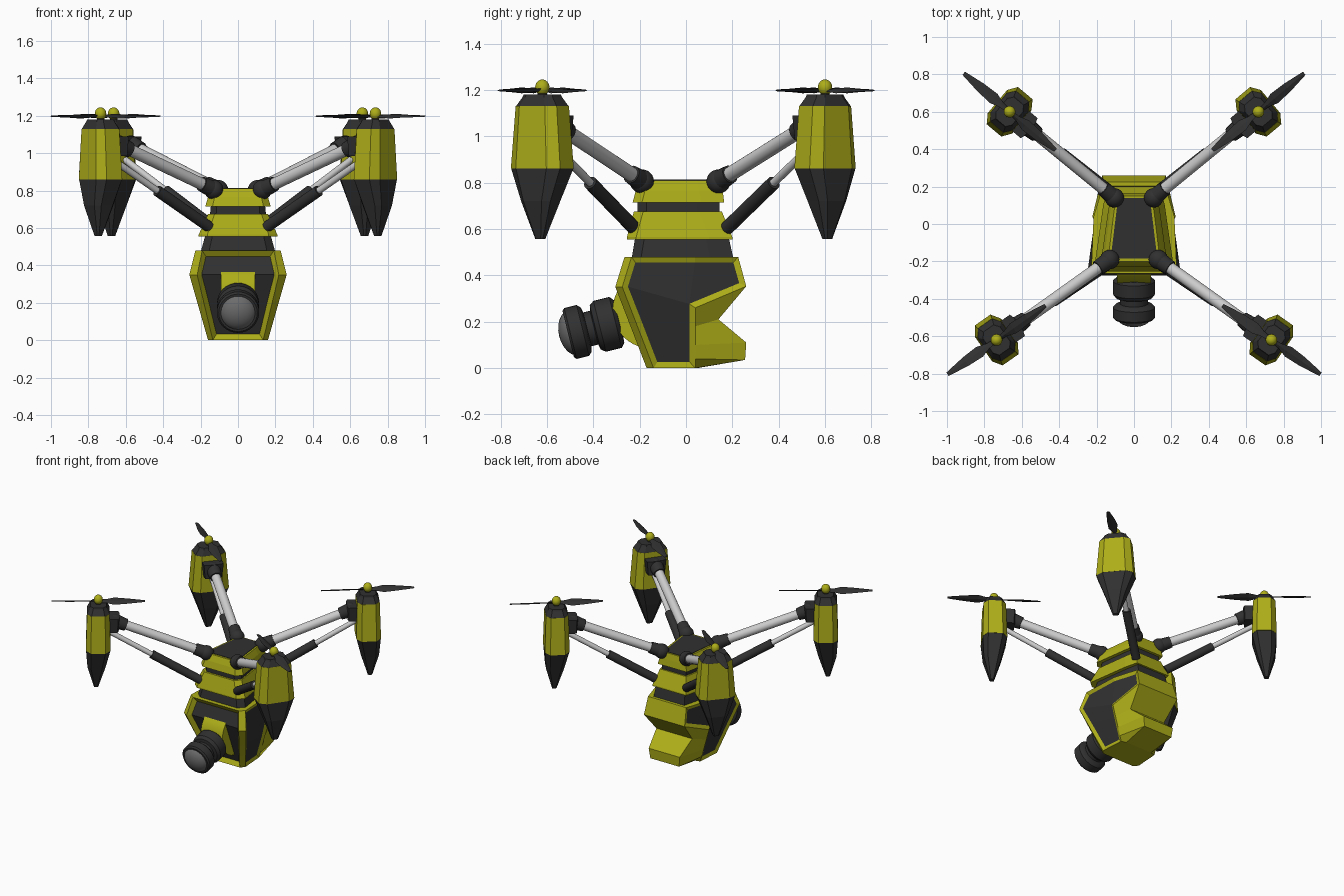
import bpy, bmesh, math
from mathutils import Matrix, Vector

if "Cube" in bpy.data.objects:
    bpy.data.objects.remove(bpy.data.objects["Cube"])

def material(name, rgb):
    m = bpy.data.materials.new(name)
    m.diffuse_color = (*rgb, 1)
    m.use_nodes = True
    m.node_tree.nodes["Principled BSDF"].inputs["Base Color"].default_value = m.diffuse_color
    return m

YELLOW = material("yellow_paint", (0.42, 0.42, 0.01))
DARK = material("dark_plastic", (0.03, 0.03, 0.03))
GLASS = material("lens_grey", (0.15, 0.15, 0.15))

def finish(name, bm, mats=(), matrix=None, smooth=False):
    bmesh.ops.recalc_face_normals(bm, faces=bm.faces)
    if matrix is not None:
        bm.transform(matrix)
    me = bpy.data.meshes.new(name)
    bm.to_mesh(me)
    bm.free()
    for m in mats:
        me.materials.append(m)
    if smooth:
        me.shade_smooth()
        me.set_sharp_from_angle(angle=math.radians(35))
    ob = bpy.data.objects.new(name, me)
    bpy.context.collection.objects.link(ob)
    return ob

def loft_bm(rings):
    """Skin equal-length rings of points; returns bmesh and side faces per band."""
    bm = bmesh.new()
    vs = [[bm.verts.new(p) for p in r] for r in rings]
    n = len(vs[0])
    bands = [[bm.faces.new((a[j], a[(j + 1) % n], b[(j + 1) % n], b[j])) for j in range(n)]
             for a, b in zip(vs, vs[1:])]
    bm.faces.new(vs[0][::-1])
    bm.faces.new(vs[-1])
    return bm, bands

def loft(name, rings, mat, matrix=None):
    return finish(name, loft_bm(rings)[0], [mat], matrix)

def octagon(a, b, z, shift=0.0, k=0.6):
    """Chamfered rectangle: half sizes a (radial) and b (tangential)."""
    c, d = a * k, b * 0.62
    pts = [(a, -d), (a, d), (c, b), (-c, b), (-a, d), (-a, -d), (-c, -b), (c, -b)]
    return [(x + shift, y, z) for x, y in pts]

def rod(name, p, q, r, mat=None, r2=None):
    p, q = Vector(p), Vector(q)
    bm = bmesh.new()
    bmesh.ops.create_cone(bm, cap_ends=True, segments=20, radius1=r,
                          radius2=r if r2 is None else r2, depth=(q - p).length)
    m = Matrix.Translation((p + q) / 2) @ (q - p).to_track_quat('Z', 'Y').to_matrix().to_4x4()
    return finish(name, bm, [mat] if mat else [], m, True)

def ball(name, centre, r, mat, matrix=Matrix(), scale=(1, 1, 1)):
    bm = bmesh.new()
    bmesh.ops.create_uvsphere(bm, u_segments=24, v_segments=12, radius=r)
    m = matrix @ Matrix.Translation(centre) @ Matrix.Diagonal((*scale, 1))
    return finish(name, bm, [mat], m, True)

# Main hull: front, side, middle and back corners at each level
hull = []
#        z,   mid z, back y, back half width, back z
for z, zm, yb, wb, zb in [(0, 0, 0.05, 0.11, 0), (0.04, 0.04, 0.255, 0.12, 0.035),
                          (0.11, 0.10, 0.26, 0.13, 0.11), (0.21, 0.18, 0.14, 0.15, 0.21),
                          (0.35, 0.26, 0.26, 0.17, 0.353), (0.48, 0.48, 0.225, 0.16, 0.48)]:
    def side(h):
        return 0.16 + h / 0.35 * 0.1 if h <= 0.35 else 0.26 - (h - 0.35) / 0.13 * 0.032
    yf = -0.17 - z / 0.35 * 0.135 if z <= 0.35 else -0.305 + (z - 0.35) / 0.13 * 0.04
    half = [(side(z) * 0.84, yf, z), (side(z), yf + 0.03, z), (side(zm) - 0.012, 0.04, zm), (wb, yb, zb)]
    hull.append(half + [(-x, y, h) for x, y, h in reversed(half)])
bm, bands = loft_bm(hull)
bmesh.ops.recalc_face_normals(bm, faces=bm.faces)
# Sunken dark panels on both sides and the front
for cols, back, depth in [(1, 2, -0.012), (5, 4, -0.012), (7, None, -0.03)]:
    region = [b[cols] for b in bands]
    if back:
        region.append(bands[-1][back])
    bmesh.ops.inset_region(bm, faces=region, thickness=0.024, depth=depth,
                           use_even_offset=True, use_boundary=True)
    for f in region:
        f.material_index = 1
finish("main_hull", bm, [YELLOW, DARK])

# Stacked upper tiers: rows of z, front half width, back half width, front y, back y
def tier(name, rows, mat):
    rings = []
    for z, wf, wb, yf, yb in rows:
        half = [(wf * 0.78, yf, z), (wf, yf + 0.04, z), (wb + (wf - wb) * 0.35, yb - 0.1, z), (wb, yb, z)]
        rings.append(half + [(-x, y, h) for x, y, h in reversed(half)])
    loft(name, rings, mat)

tier("lower_neck", [(0.47, 0.20, 0.13, -0.235, 0.205), (0.56, 0.175, 0.12, -0.22, 0.185)], DARK)
tier("middle_tier", [(0.555, 0.21, 0.14, -0.255, 0.20), (0.565, 0.21, 0.14, -0.255, 0.20),
                     (0.675, 0.16, 0.11, -0.225, 0.155)], YELLOW)
tier("upper_neck", [(0.67, 0.15, 0.10, -0.21, 0.145), (0.72, 0.145, 0.10, -0.21, 0.145)], DARK)
tier("top_tier", [(0.715, 0.175, 0.12, -0.23, 0.165), (0.765, 0.16, 0.11, -0.217, 0.158),
                  (0.81, 0.135, 0.095, -0.20, 0.15)], YELLOW)
tier("top_plate", [(0.80, 0.12, 0.085, -0.185, 0.14), (0.813, 0.12, 0.085, -0.185, 0.14)], DARK)

# Camera mount: wide curved drum set into the front
bm = bmesh.new()
bmesh.ops.create_cone(bm, cap_ends=True, segments=40, radius1=0.165, radius2=0.165, depth=0.18)
finish("camera_mount", bm, [YELLOW],
       Matrix.Translation((0, -0.152, 0.25)) @ Matrix.Rotation(math.pi / 2, 4, 'Y'), True)

# Camera barrel: profile of (distance along axis, radius), turned round the tilted axis
aim = Vector((0, -0.97, -0.24))
cam = Matrix.Translation((0, -0.353, 0.185)) @ aim.to_track_quat('Z', 'Y').to_matrix().to_4x4()
profile = [(-0.1, 0.07), (-0.068, 0.07), (-0.066, 0.095), (-0.05, 0.113), (0.02, 0.113), (0.04, 0.098),
           (0.045, 0.075), (0.075, 0.075), (0.08, 0.098), (0.095, 0.113), (0.15, 0.113), (0.16, 0.103)]
rings = [[(r * math.cos(i * math.pi / 16), r * math.sin(i * math.pi / 16), t) for i in range(32)]
         for t, r in profile]
finish("camera_barrel", loft_bm(rings)[0], [DARK], cam, True)
ball("camera_lens", (0, 0, 0.135), 0.1, GLASS, cam, (1, 1, 0.65))

# Four arms, each with strut, motor pod and propeller
for end, base, pod, yaw in [("front", (0.13, -0.19), (0.735, -0.62), -35),
                            ("back", (0.105, 0.14), (0.665, 0.60), 40)]:
    for sx, hand in [(1, "right"), (-1, "left")]:
        tag = end + "_" + hand + "_"
        angle = math.radians(yaw if sx > 0 else 180 - yaw)
        m = Matrix.Translation((sx * pod[0], pod[1], 0)) @ Matrix.Rotation(angle, 4, 'Z')
        # Motor pod: yellow shell, dark spike below and dark cap above
        loft(tag + "pod_shell", [octagon(0.085, 0.13, 0.86), octagon(0.077, 0.108, 1.13)], YELLOW, m)
        loft(tag + "pod_spike", [octagon(0.015, 0.02, 0.557, 0.015), octagon(0.062, 0.077, 0.72, 0.012),
                                 octagon(0.084, 0.129, 0.862)], DARK, m)
        loft(tag + "pod_cap", [octagon(0.077, 0.108, 1.128), octagon(0.06, 0.08, 1.167),
                               octagon(0.055, 0.075, 1.18)], DARK, m)
        loft(tag + "pod_bracket", [octagon(0.04, 0.06, 0.985, -0.1, 0.8),
                                   octagon(0.045, 0.07, 1.09, -0.1, 0.8)], DARK, m)
        # Propeller: twisted tapering blades either side of the spinner
        for turn, blade in [(0, "outer"), (math.pi, "inner")]:
            secs = []
            for u, w, tw in [(0.0, 0.012, 30), (0.06, 0.018, 28), (0.11, 0.034, 22),
                             (0.2, 0.028, 15), (0.32, 0.011, 8)]:
                c, s = math.cos(math.radians(tw)), math.sin(math.radians(tw))
                secs.append([(u, v * c - h * s, 1.198 + v * s + h * c)
                             for v, h in [(-w, 0), (0, -0.004), (w, 0), (0, 0.004)]])
            loft(tag + blade + "_blade", secs, DARK, m @ Matrix.Rotation(turn, 4, 'Z'))
        rod(tag + "motor_shaft", m @ Vector((0, 0, 1.17)), m @ Vector((0, 0, 1.205)), 0.02, DARK)
        ball(tag + "spinner", (0, 0, 1.211), 0.031, YELLOW, m, (1, 1, 1.1))
        # Main arm with ball joint and sleeves
        a = Vector((sx * base[0], base[1], 0.805))
        b = m @ Vector((-0.12, 0, 1.045))
        d = (b - a).normalized()
        rod(tag + "arm", a, b, 0.032)
        ball(tag + "arm_joint", a, 0.052, DARK)
        rod(tag + "inner_sleeve", a, a + d * 0.085, 0.046, DARK, 0.04)
        rod(tag + "outer_sleeve", b - d * 0.075, b, 0.042, DARK, 0.05)
        ball(tag + "outer_joint", b, 0.05, DARK)
        # Lower strut: thick dark sleeve and thin grey piston
        p = Vector((a.x * 0.8, a.y, 0.0)) + Vector((d.x, d.y, 0)).normalized() * 0.06
        p.z = 0.605
        q = m @ Vector((-0.08, 0, 0.965))
        mid = p.lerp(q, 0.54)
        rod(tag + "strut_sleeve", p, mid, 0.03, DARK)
        rod(tag + "strut_piston", mid, q, 0.018)
